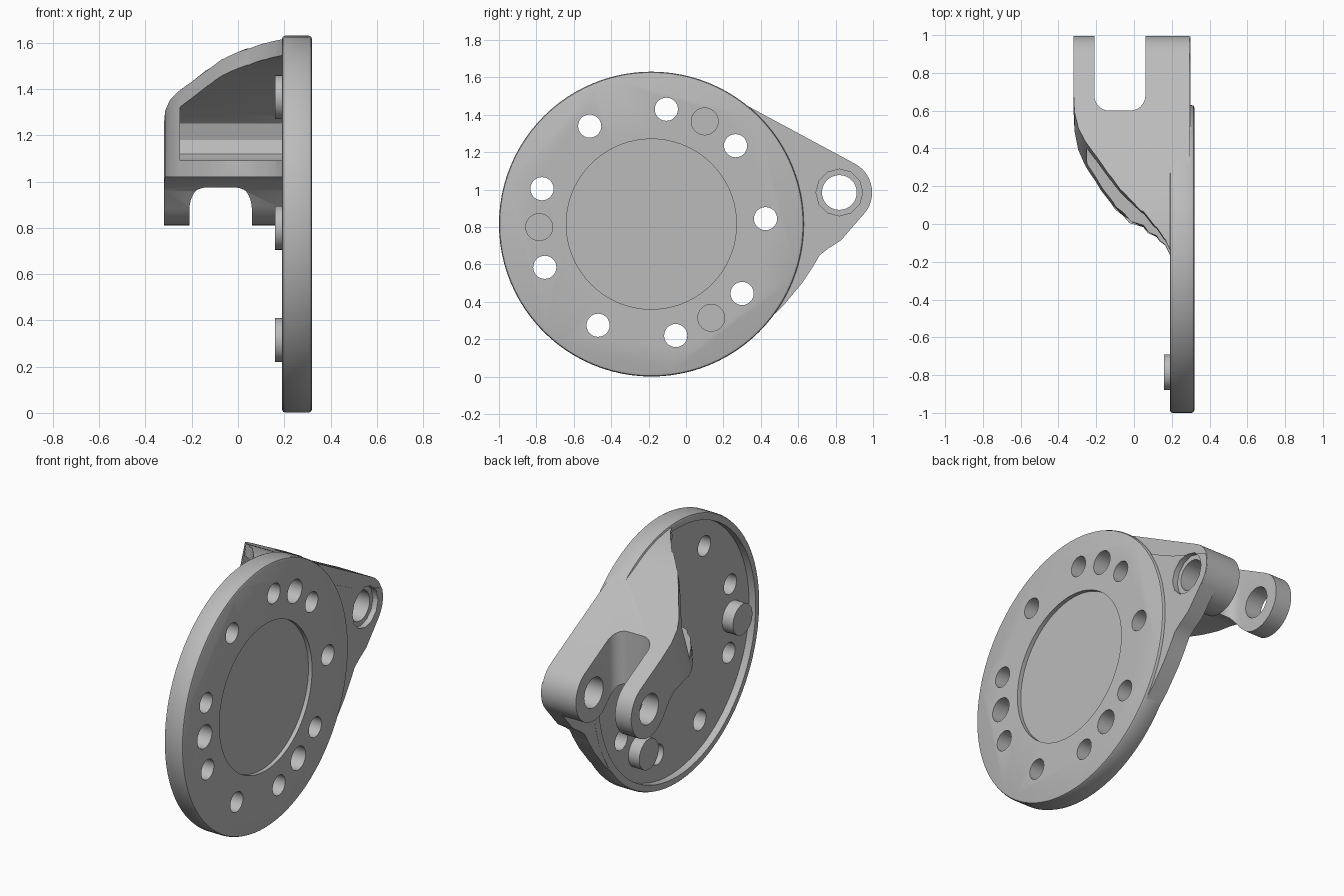
import bpy, bmesh
from math import cos, sin, radians

cube = bpy.data.objects.get("Cube")
if cube:
    bpy.data.objects.remove(cube, do_unlink=True)

grey = bpy.data.materials.new("machined grey")
grey.use_nodes = True
colour = (0.5, 0.5, 0.5, 1)
grey.diffuse_color = colour
grey.node_tree.nodes["Principled BSDF"].inputs["Base Color"].default_value = colour

DISC = (-0.185, 0.816)   # y, z of the disc centre
EAR = (0.82, 0.985)      # y, z of the pivot pin


def arc(centre, r, start, end, n=16):
    angles = [radians(start + (end - start) * i / n) for i in range(n + 1)]
    return [(centre[0] + r * cos(a), centre[1] + r * sin(a)) for a in angles]


def loft(name, ring_a, ring_b):
    """Solid between two matching rings of 3D points."""
    bm = bmesh.new()
    a = [bm.verts.new(p) for p in ring_a]
    b = [bm.verts.new(p) for p in ring_b]
    n = len(a)
    bm.faces.new(a)
    bm.faces.new(b)
    for i in range(n):
        j = (i + 1) % n
        bm.faces.new((a[i], a[j], b[j], b[i]))
    bmesh.ops.recalc_face_normals(bm, faces=bm.faces)
    mesh = bpy.data.meshes.new(name)
    bm.to_mesh(mesh)
    bm.free()
    mesh.materials.append(grey)
    obj = bpy.data.objects.new(name, mesh)
    bpy.context.collection.objects.link(obj)
    return obj


def side_prism(name, pts, lo, hi):
    return loft(name, [(lo, y, z) for y, z in pts], [(hi, y, z) for y, z in pts])


def rod(name, centre, r, lo, hi, n=32):
    return side_prism(name, arc(centre, r, 0, 360 - 360 / n, n - 1), lo, hi)


def apply(obj, mod):
    bpy.ops.object.select_all(action="DESELECT")
    bpy.context.view_layer.objects.active = obj
    obj.select_set(True)
    bpy.ops.object.modifier_apply(modifier=mod.name)


def combine(obj, other, operation):
    mod = obj.modifiers.new("combine", "BOOLEAN")
    mod.operation = operation
    mod.solver = "EXACT"
    mod.object = other
    apply(obj, mod)
    bpy.data.objects.remove(other, do_unlink=True)


def cut(obj, other):
    combine(obj, other, "DIFFERENCE")


def join(obj, other):
    combine(obj, other, "UNION")


# Round plate with softened rim
body = rod("bracket_body", DISC, 0.815, 0.19, 0.32, 96)
bevel = body.modifiers.new("rim", "BEVEL")
bevel.width = 0.015
bevel.segments = 2
bevel.limit_method = "ANGLE"
apply(body, bevel)

# Ear plate blending the disc into the pivot
ear = arc(EAR, 0.174, 20, -40) + [
    (0.83, 0.73), (0.76, 0.685), (0.715, 0.65), (0.68, 0.59), (0.62, 0.5),
    (0.52, 0.38), (0.42, 0.285), (0.1, 0.6), (0.2, 1.4), (0.7, 1.15)]
join(body, side_prism("ear_plate", ear, 0.195, 0.30))

# Shallow recess inside the back rim, and round pocket on the outer face
cut(body, rod("back_recess", DISC, 0.77, 0.0, 0.235, 96))
cut(body, rod("face_pocket", DISC, 0.455, 0.295, 0.5, 72))

# Arm: side profile tangent to disc and ear
profile = (arc(DISC, 0.80, 105, 60) + arc(EAR, 0.175, 60, -120, 28)
           + [(0.68, 0.88), (0.62, 0.96), (0.56, 1.005), (0.48, 1.02), (-0.4, 1.02)])
arm = side_prism("fork_arm", profile, -0.5, 0.5)

# Arm plan: sweeping outer edge, leaning back towards the top
edge = [(-0.32, 0.60), (-0.315, 0.48), (-0.295, 0.38), (-0.26, 0.30), (-0.2, 0.2),
        (-0.12, 0.08), (-0.06, 0.02), (0.05, -0.04), (0.12, -0.09), (0.165, -0.13),
        (0.19, -0.18), (0.295, -0.18)]
block = [(0.295, 1.1), (-0.32, 1.1)]
low = [(x, y, 1.0) for x, y in edge]
high = [(x, y + 0.25 * min(1, max(0.2, (0.25 - x) / 0.4)), 1.7) for x, y in edge]
base = [(x, y, 0.7) for x, y in edge]
plan = loft("plan_low", base + [(x, y, 0.7) for x, y in block],
            low + [(x, y, 1.0) for x, y in block])
bm = bmesh.new()
bm.from_mesh(plan.data)
# Extend the plan block upwards from its top cap
cap = max(bm.faces, key=lambda f: f.calc_center_median().z)
top = bmesh.ops.extrude_discrete_faces(bm, faces=[cap])["faces"][0]
bm.free()
bpy.data.objects.remove(plan, do_unlink=True)
plan = loft("plan_block",
            [(x, y - 0.1 * min(1, max(0, (0.15 - x) / 0.4)), 0.7) for x, y in edge]
            + [(x, y, 0.7) for x, y in block],
            high + [(x, y, 1.7) for x, y in block])
combine(arm, plan, "INTERSECT")

# Hollow under the sloping top flange
hollow = [(-0.6, 1.09), (0.45, 1.09), (0.5, 1.12), (0.52, 1.18), (0.5, 1.25),
          (0.45, 1.295)] + arc(DISC, 0.73, 60, 105) + [(-0.6, 1.52)]
cut(arm, side_prism("hollow", hollow, -0.25, 0.237))

# Fork slot with rounded inner corners
slot = ([(-0.21, 1.3)] + arc((-0.13, 0.68), 0.08, 180, 270, 8)
        + arc((-0.02, 0.68), 0.08, 270, 360, 8) + [(0.06, 1.3)])
cut(arm, loft("slot", [(x, y, 0.5) for x, y in slot], [(x, y, 1.9) for x, y in slot]))
join(body, arm)

# Three locating bosses with blind sockets
for spot in [(0.10, 1.365), (-0.785, 0.80), (0.135, 0.315)]:
    join(body, rod("boss", spot, 0.095, 0.16, 0.27))
    cut(body, rod("socket", spot, 0.072, 0.22, 0.5))

# Ring of bolt holes
for spot in [(-0.105, 1.43), (-0.515, 1.34), (-0.77, 1.005), (-0.755, 0.585),
             (-0.47, 0.275), (-0.055, 0.22), (0.30, 0.445), (0.425, 0.845),
             (0.265, 1.235)]:
    cut(body, rod("bolt_hole", spot, 0.062, 0.15, 0.5, 28))

# Pivot pin bore and its counterbore
cut(body, rod("pin_bore", EAR, 0.093, -0.6, 0.6))
cut(body, rod("counterbore", EAR, 0.125, 0.265, 0.6, 12))

body.select_set(True)
bpy.context.view_layer.objects.active = body
bpy.ops.object.shade_smooth_by_angle(angle=radians(32))
